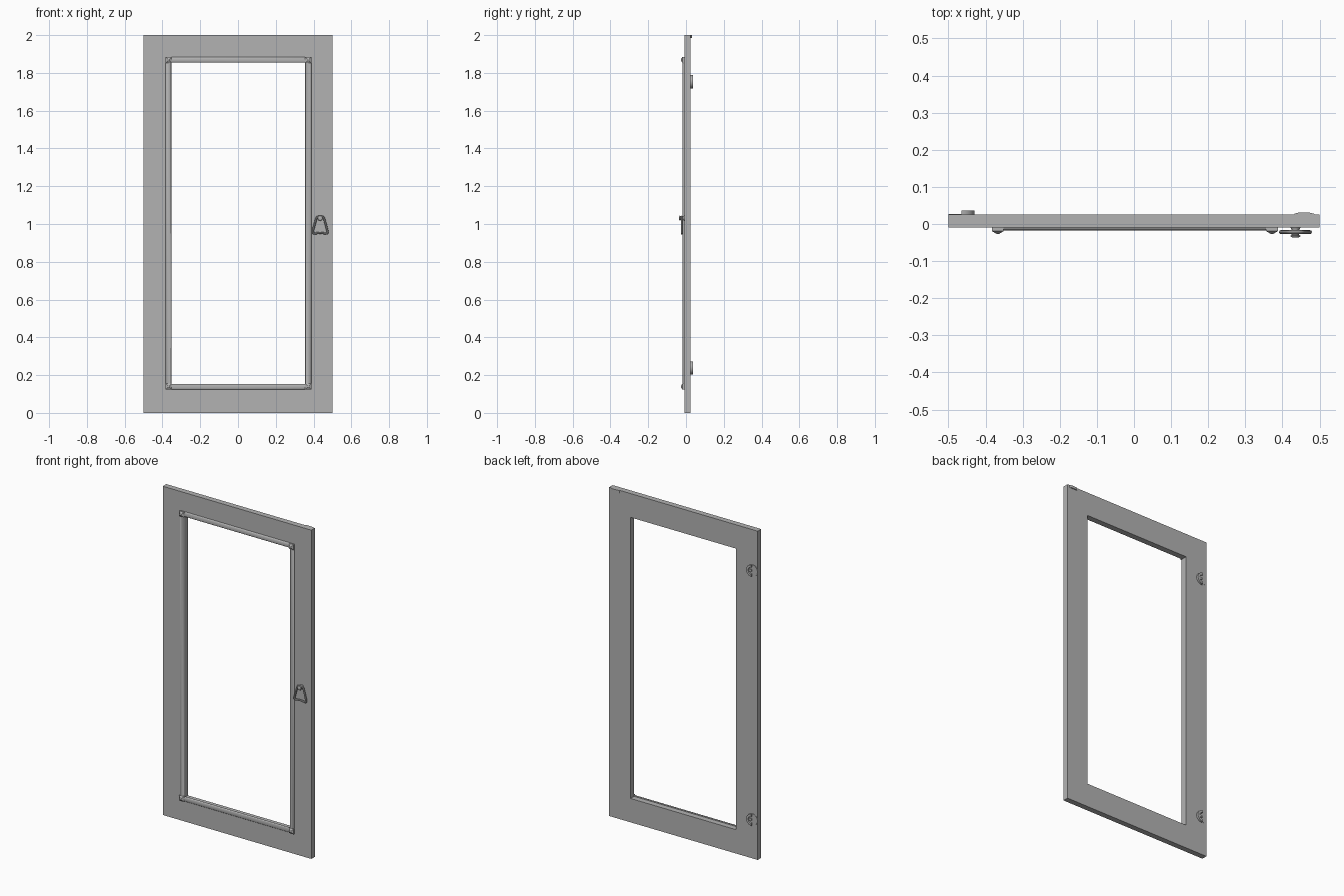
import bpy, bmesh
from math import sin, cos, pi, radians

if "Cube" in bpy.data.objects:
    bpy.data.objects.remove(bpy.data.objects["Cube"])

FRONT, BACK = -0.009, 0.025   # door slab faces along y

# Dark grey finish shared by all parts
DARK = bpy.data.materials.new("dark_grey")
DARK.diffuse_color = (0.45, 0.45, 0.45, 1)
DARK.use_nodes = True
DARK.node_tree.nodes["Principled BSDF"].inputs["Base Color"].default_value = DARK.diffuse_color


def finish(name, bm, smooth=False):
    bmesh.ops.recalc_face_normals(bm, faces=bm.faces)
    me = bpy.data.meshes.new(name)
    bm.to_mesh(me)
    bm.free()
    me.materials.append(DARK)
    ob = bpy.data.objects.new(name, me)
    bpy.context.collection.objects.link(ob)
    if smooth:
        bpy.ops.object.select_all(action='DESELECT')
        ob.select_set(True)
        bpy.context.view_layer.objects.active = ob
        bpy.ops.object.shade_smooth_by_angle(angle=radians(35))
    return ob


def mitred_frame(name, x0, x1, z0, z1, profile, smooth=False):
    """Sweep a closed (inset, y) profile round a rectangle."""
    bm = bmesh.new()
    rings = [[bm.verts.new(p) for p in
              ((x0 + d, y, z0 + d), (x1 - d, y, z0 + d),
               (x1 - d, y, z1 - d), (x0 + d, y, z1 - d))] for d, y in profile]
    for a, b in zip(rings, rings[1:] + rings[:1]):
        for i in range(4):
            j = (i + 1) % 4
            bm.faces.new((a[i], a[j], b[j], b[i]))
    return finish(name, bm, smooth)


def loft(name, sections, smooth=False):
    """Join equal-sized loops of points and cap both ends."""
    bm = bmesh.new()
    loops = [[bm.verts.new(p) for p in s] for s in sections]
    n = len(loops[0])
    for a, b in zip(loops, loops[1:]):
        for i in range(n):
            bm.faces.new((a[i], a[(i + 1) % n], b[(i + 1) % n], b[i]))
    bm.faces.new(loops[0])
    bm.faces.new(loops[-1])
    return finish(name, bm, smooth)


def prism(name, pts, y0, y1, smooth=False):
    return loft(name, [[(x, y, z) for x, z in pts] for y in (y0, y1)], smooth)


def rect(x0, x1, z0, z1):
    return [(x0, z0), (x1, z0), (x1, z1), (x0, z1)]


def circle(x, z, r, n=16):
    return [(x + r * cos(2 * pi * i / n), z + r * sin(2 * pi * i / n)) for i in range(n)]


# Door slab with a rectangular opening
mitred_frame("door_frame", -0.5, 0.5, 0, 2,
             [(0, FRONT), (0, BACK), (0.145, BACK), (0.145, FRONT)])

# Half-round moulding round the opening
half_round = [(0.015 - 0.015 * cos(pi * i / 8), FRONT - 0.009 * sin(pi * i / 8))
              for i in range(9)]
X0, X1, Z0, Z1 = -0.383, 0.388, 0.123, 1.885
mitred_frame("opening_trim", X0, X1, Z0, Z1, half_round, True)

# Raised corner caps on the moulding: low blocks with pyramid tops
for cx, side in ((X0 + 0.016, "left"), (X1 - 0.016, "right")):
    for cz, tag in ((Z0 + 0.016, "lower"), (Z1 - 0.016, "upper")):
        steps = ((0.016, FRONT), (0.016, -0.019), (0.003, -0.027))
        loft(f"corner_cap_{tag}_{side}",
             [[(x, y, z) for x, z in rect(cx - h, cx + h, cz - h, cz + h)]
              for h, y in steps])

# Hanging pull: pivot stud and rounded triangular ring
HX = 0.435
loft("pull_stud", [[(x, y, z) for x, z in circle(HX, 1.031, r)]
                   for r, y in ((0.014, FRONT), (0.011, -0.014), (0.010, -0.030),
                                (0.014, -0.031), (0.012, -0.035), (0.005, -0.037))], True)
half = [(0.0, 0.953), (0.020, 0.951), (0.034, 0.949), (0.039, 0.953), (0.039, 0.962),
        (0.030, 0.997), (0.020, 1.031), (0.016, 1.037), (0.009, 1.039)]
path = half + [(-x, z) for x, z in reversed(half[1:])]
cu = bpy.data.curves.new("pull_ring", 'CURVE')
cu.dimensions = '3D'
cu.bevel_depth = 0.0055
cu.bevel_resolution = 2
cu.materials.append(DARK)
sp = cu.splines.new('POLY')
sp.points.add(len(path) - 1)
for p, (x, z) in zip(sp.points, path):
    p.co = (HX + x, -0.022, z, 1)
sp.use_cyclic_u = True
ring = bpy.data.objects.new("pull_ring", cu)
bpy.context.collection.objects.link(ring)
bpy.ops.object.select_all(action='DESELECT')
ring.select_set(True)
bpy.context.view_layer.objects.active = ring
bpy.ops.object.convert(target='MESH')
bpy.ops.object.shade_smooth_by_angle(angle=radians(40))

# Cup hinges on the back: low round plate, raised C and a centre arm
for cz, tag in ((0.238, "lower"), (1.753, "upper")):
    cx = -0.465
    arc = [pi * i / 14 - pi / 2 for i in range(15)]
    c_shape = [(cx + 0.035 * cos(a), cz + 0.035 * sin(a)) for a in arc]
    c_shape += [(cx + 0.021 * cos(a), cz + 0.021 * sin(a)) for a in reversed(arc)]
    prism(f"hinge_cup_{tag}", c_shape, BACK, 0.037, True)
    prism(f"hinge_plate_{tag}", circle(cx, cz, 0.035, 28), BACK, 0.0275, True)
    prism(f"hinge_arm_{tag}", rect(cx, cx + 0.022, cz - 0.006, cz + 0.006),
          BACK, 0.034)

# Small catch at the top of the back, opposite the hinges
catch = [(0.43, BACK), (0.487, BACK), (0.484, 0.028), (0.472, 0.031),
         (0.445, 0.031), (0.433, 0.028)]
loft("top_catch", [[(x, y, z) for x, y in catch] for z in (1.985, 2.0)])
